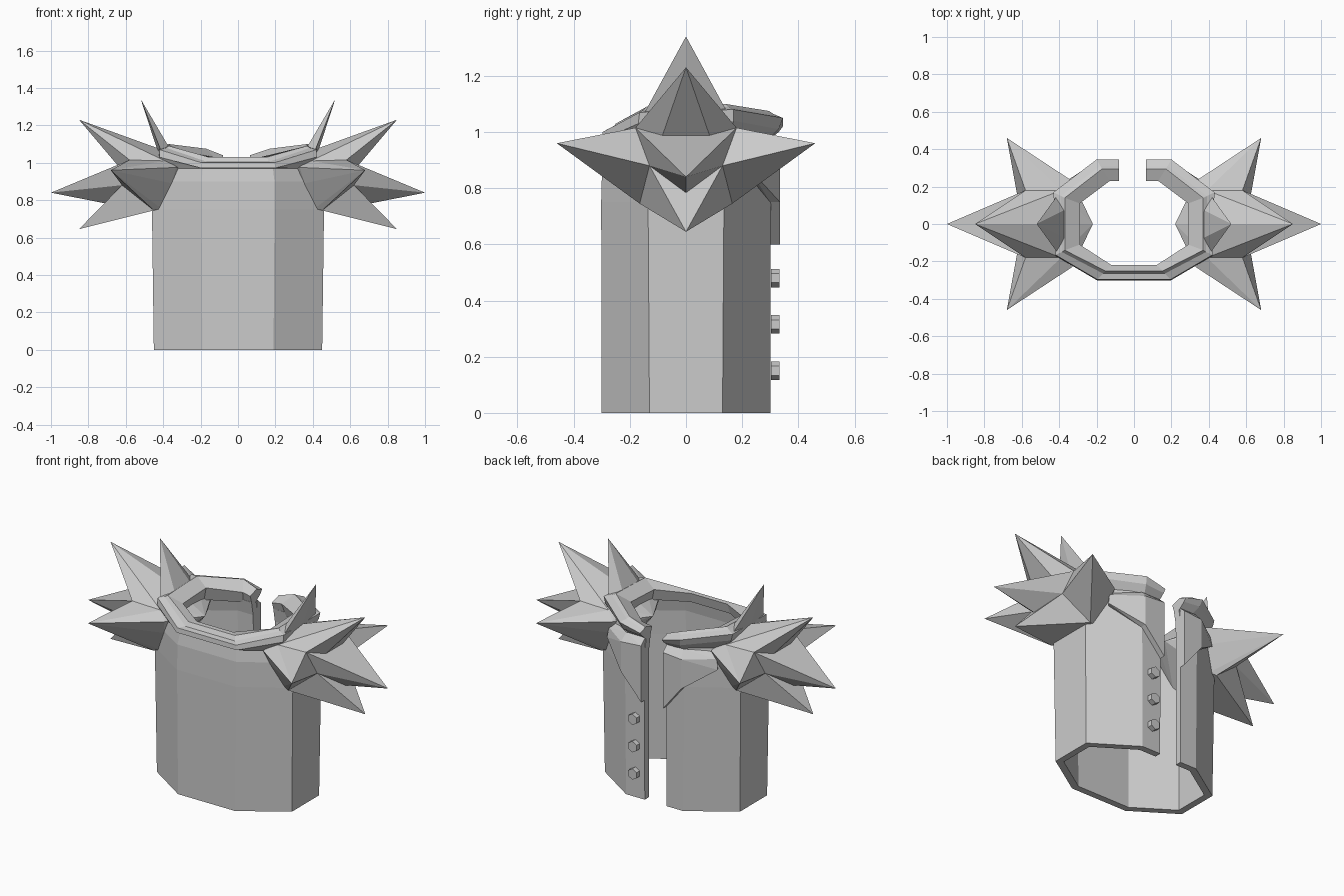
import bpy, bmesh, math
from mathutils import Matrix, Vector

if "Cube" in bpy.data.objects:
    bpy.data.objects.remove(bpy.data.objects["Cube"])

grey = bpy.data.materials.new("plain grey")
grey.diffuse_color = (0.6, 0.6, 0.6, 1)
grey.use_nodes = True
grey.node_tree.nodes["Principled BSDF"].inputs["Base Color"].default_value = grey.diffuse_color


def finish(name, bm, recalc=True):
    if recalc:
        bmesh.ops.recalc_face_normals(bm, faces=bm.faces)
    me = bpy.data.meshes.new(name)
    bm.to_mesh(me)
    bm.free()
    me.materials.append(grey)
    ob = bpy.data.objects.new(name, me)
    bpy.context.collection.objects.link(ob)
    return ob


def hull(bm, pts):
    """Add the convex solid around some points."""
    part = bmesh.new()
    vs = [part.verts.new(p) for p in pts]
    bmesh.ops.convex_hull(part, input=vs)
    loose = [v for v in part.verts if not v.link_faces]
    bmesh.ops.delete(part, geom=loose, context='VERTS')
    bmesh.ops.recalc_face_normals(part, faces=part.faces)
    me = bpy.data.meshes.new("tmp")
    part.to_mesh(me)
    part.free()
    bm.from_mesh(me)
    bpy.data.meshes.remove(me)


GAP_R, GAP_L = 0.065, -0.08   # edges of the opening at the back


def around(end, back, side_b, side_f, front):
    """Path from the right opening edge, round the front, to the left one."""
    half = [back, side_b, side_f, front]
    y, z = end
    return ([(GAP_R, y, z)] + half
            + [(-x, yy, zz) for x, yy, zz in reversed(half)] + [(GAP_L, y, z)])


# vest body: eight-sided shell, open at the back
bm = bmesh.new()
rows = []
for z, cx, cy, sx, sy in [(0, .19, .30, .45, .13), (.75, .195, .302, .46, .135),
                          (.9, .195, .298, .45, .14), (.985, .185, .283, .41, .15)]:
    path = around((cy, z), (cx, cy, z), (sx, sy, z), (sx, -sy, z), (cx, -cy, z))
    rows.append([bm.verts.new(p) for p in path])
for lo, hi in zip(rows, rows[1:]):
    for i in range(len(lo) - 1):
        bm.faces.new((lo[i], hi[i], hi[i + 1], lo[i + 1]))
body = finish("vest_body", bm, recalc=False)
mod = body.modifiers.new("thickness", 'SOLIDIFY')
mod.thickness = 0.04
mod.offset = -1
mod.use_even_offset = True

# collar: stepped band swept round the neck, highest over the shoulders
rails = [
    around((.28, .96), (.165, .28, .96), (.38, .15, .97), (.40, -.16, .97), (.19, -.285, .97)),
    around((.33, 1.0), (.19, .33, 1.01), (.42, .17, 1.04), (.42, -.17, 1.03), (.20, -.30, .972)),
    around((.345, 1.02), (.20, .345, 1.05), (.43, .17, 1.08), (.42, -.165, 1.07), (.195, -.297, 1.0)),
    around((.31, 1.03), (.18, .31, 1.065), (.39, .15, 1.09), (.385, -.15, 1.08), (.165, -.265, 1.005)),
    around((.295, 1.04), (.17, .295, 1.075), (.37, .14, 1.10), (.37, -.14, 1.09), (.155, -.25, 1.03)),
    around((.23, 1.02), (.13, .23, 1.03), (.29, .11, 1.06), (.29, -.11, 1.05), (.12, -.22, 1.03)),
    around((.25, .96), (.14, .25, .96), (.31, .12, .98), (.31, -.12, .98), (.13, -.235, .97)),
]
bm = bmesh.new()
grid = [[bm.verts.new(p) for p in r] for r in rails]
n = len(grid)
for a in range(n):
    r0, r1 = grid[a], grid[(a + 1) % n]
    for i in range(len(r0) - 1):
        bm.faces.new((r0[i], r1[i], r1[i + 1], r0[i + 1]))
for k in (0, -1):
    bm.faces.new([r[k] for r in grid])
finish("collar", bm)

# lapels: pointed plates folded round the back corners
for s, edge, side in ((1, GAP_R, "right"), (-1, -GAP_L, "left")):
    bm = bmesh.new()
    flat = [(edge, .60), (edge, .94), (.20, .93), (.20, .75)]
    hull(bm, [(s * x, y, z) for x, z in flat for y in (.30, .335)]
         + [(s * x, .295, .975) for x in (edge, .19)])
    fold = [(.20, .30, .75), (.20, .335, .75), (.20, .30, .93), (.20, .335, .93),
            (.35, .20, .87), (.37, .225, .87), (.34, .19, .96), (.36, .22, .93),
            (.19, .295, .975)]
    hull(bm, [(s * x, y, z) for x, y, z in fold])
    finish(side + "_lapel", bm)

# spiked shoulders: a faceted core with a pyramid for each spike
valley = {
    "top": (.435, 0, 1.08),
    "inner_top": (.32, .10, 1.0),
    "upper": (.39, .18, 1.01),
    "outer_high": (.58, .18, 1.015),
    "outer_mid": (.63, .09, .97),
    "outer_low": (.62, .13, .88),
    "under": (.67, 0, .775),
    "lower": (.45, .165, .745),
    "chest_foot": (.41, .15, .755),
    "chest_low": (.355, .20, .89),
    "chest_high": (.33, .23, .975),
    "chest_out": (.42, .265, .94),
    "inside": (.22, 0, .95),
    "inside_edge": (.27, .10, .94),
}


def pick(names, both=True):
    pts = []
    for nm in names.split():
        x, y, z = valley[nm]
        pts.append((x, -y, z))
        if both and y:
            pts.append((x, y, z))
    return pts


for s, side in ((1, "right"), (-1, "left")):
    bm = bmesh.new()
    solids = [pick("top inner_top upper outer_mid under lower chest_foot "
                   "chest_low chest_high inside inside_edge outer_low")]
    solids.append(pick("outer_high outer_mid outer_low under") + [(1.0, 0, .84)])
    solids.append(pick("outer_high outer_mid upper top") + [(.85, 0, 1.23)])
    solids.append(pick("outer_low under lower chest_foot") + [(.85, 0, .645)])
    solids.append(pick("inner_top upper top") + [(.52, 0, 1.34)])
    ring = pick("upper outer_high outer_low lower chest_foot chest_low chest_high chest_out",
                both=False)
    solids.append(ring + [(.68, -.46, .96)])
    solids.append([(x, -y, z) for x, y, z in solids[-1]])
    for pts in solids:
        hull(bm, [(s * x, y, z) for x, y, z in pts])
    finish(side + "_spiked_shoulder", bm)

# hexagonal buttons beside the back opening
for i, z in enumerate((.15, .315, .48)):
    bm = bmesh.new()
    m = Matrix.Translation(Vector((.125, .318, z))) @ Matrix.Rotation(math.pi / 2, 4, 'X')
    bmesh.ops.create_cone(bm, cap_ends=True, segments=6, radius1=.033, radius2=.033,
                          depth=.03, matrix=m)
    finish("button_%d" % (i + 1), bm)
